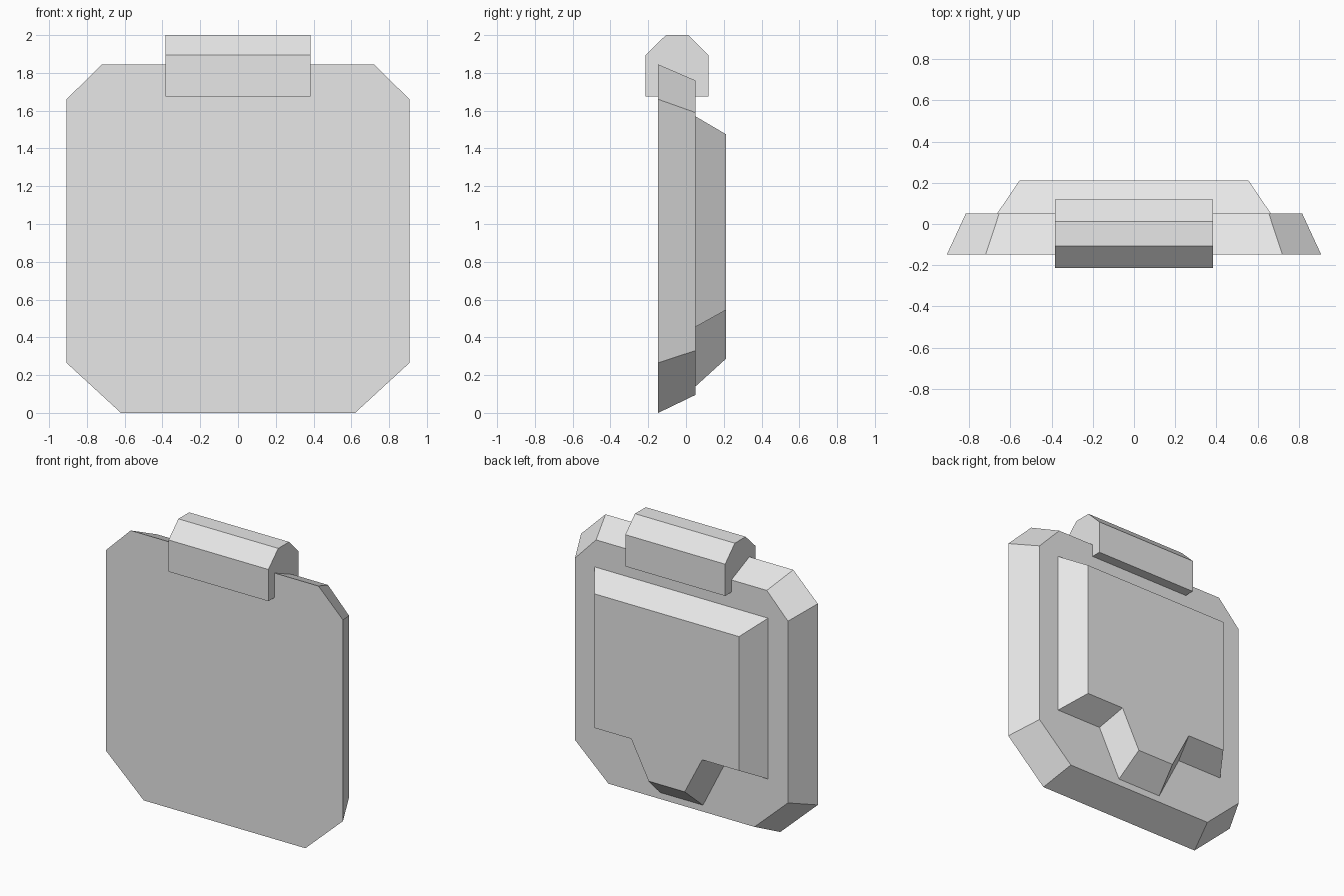
import bpy
import bmesh

if "Cube" in bpy.data.objects:
    bpy.data.objects.remove(bpy.data.objects["Cube"])

grey = bpy.data.materials.new("light_grey")
grey.diffuse_color = (0.8, 0.8, 0.8, 1)
grey.use_nodes = True
grey.node_tree.nodes["Principled BSDF"].inputs["Base Color"].default_value = grey.diffuse_color


def loft(name, ring_a, ring_b, cap_a=True):
    """Flat-faced solid between two matching rings of points."""
    bm = bmesh.new()
    a = [bm.verts.new(p) for p in ring_a]
    b = [bm.verts.new(p) for p in ring_b]
    n = len(a)
    for i in range(n):
        j = (i + 1) % n
        bm.faces.new((a[i], b[i], b[j], a[j]))
    if cap_a:
        bm.faces.new(a)
    bm.faces.new(b[::-1])
    mesh = bpy.data.meshes.new(name)
    bm.to_mesh(mesh)
    bm.free()
    mesh.materials.append(grey)
    obj = bpy.data.objects.new(name, mesh)
    bpy.context.collection.objects.link(obj)
    return obj


def outline(half, y):
    """Mirror a right-hand half outline (bottom to top) across x = 0."""
    return [(x, y, z) for x, z in half] + [(-x, y, z) for x, z in reversed(half)]


# Octagonal plate, tapering towards the back
plate_front = [(0.62, 0.0), (0.908, 0.265), (0.908, 1.66), (0.72, 1.845)]
plate_back = [(0.56, 0.095), (0.817, 0.33), (0.817, 1.59), (0.655, 1.76)]
loft("plate", outline(plate_front, -0.147), outline(plate_back, 0.05))

# Raised back panel with a lower tab, bevelled all round
panel_base = [(0.165, 0.14), (0.325, 0.455), (0.665, 0.455), (0.665, 1.57)]
panel_face = [(0.138, 0.287), (0.272, 0.545), (0.555, 0.545), (0.555, 1.475)]
loft("back_panel", outline(panel_base, 0.05), outline(panel_face, 0.212), cap_a=False)

# Chamfered clip across the top edge
clip = [(0.118, 1.675), (-0.214, 1.675), (-0.214, 1.895),
        (-0.106, 2.0), (0.012, 2.0), (0.118, 1.895)]
loft("top_clip", [(-0.383, y, z) for y, z in clip], [(0.383, y, z) for y, z in clip])
